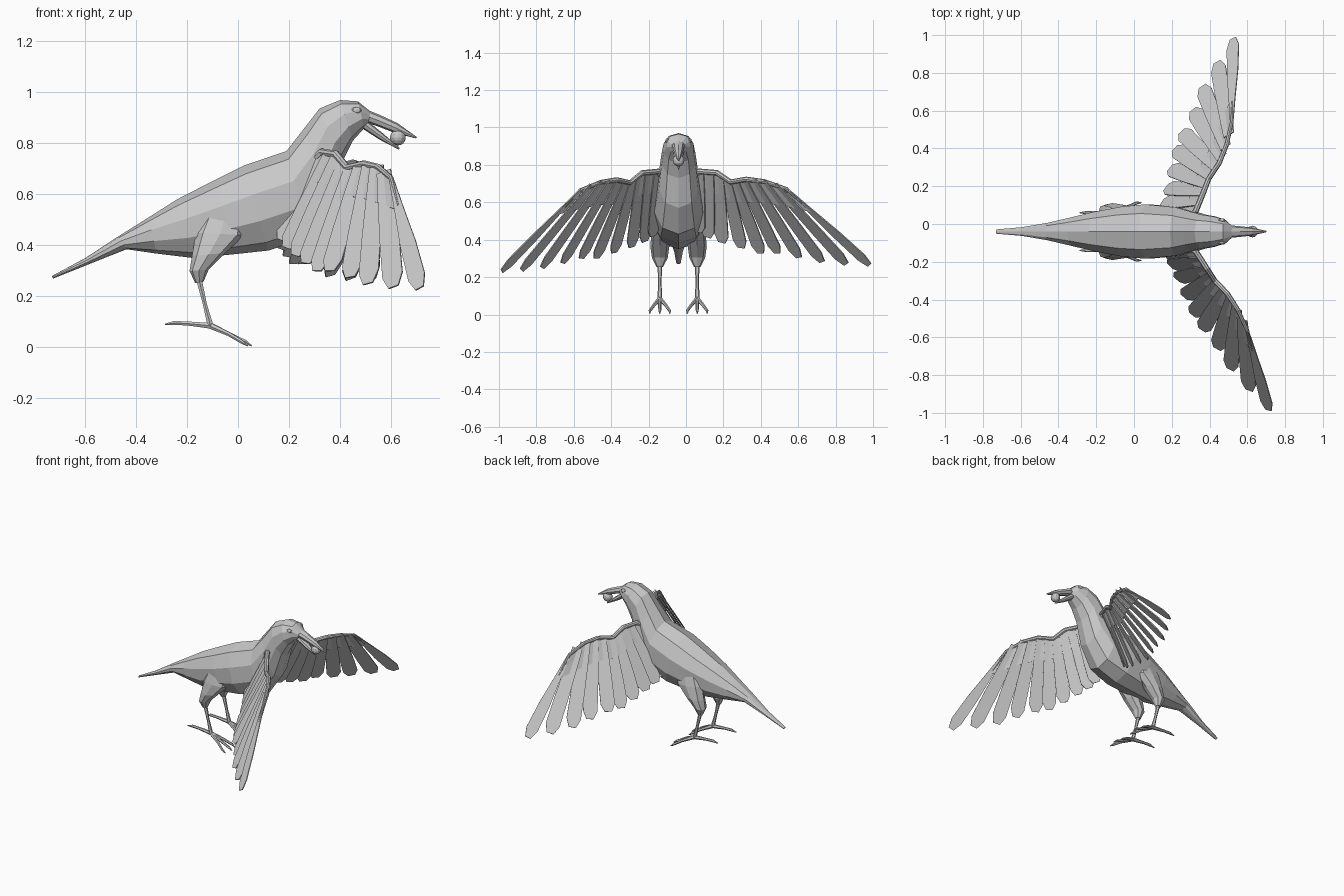
import bpy, math
from mathutils import Vector, Matrix

if "Cube" in bpy.data.objects:
    bpy.data.objects.remove(bpy.data.objects["Cube"])

CY = -0.04  # the bird's own centre plane

grey = bpy.data.materials.new("plain grey")
grey.diffuse_color = (0.58, 0.58, 0.58, 1)
grey.use_nodes = True
grey.node_tree.nodes["Principled BSDF"].inputs["Base Color"].default_value = grey.diffuse_color


def add(name, verts, faces, thick=0):
    me = bpy.data.meshes.new(name)
    me.from_pydata([tuple(v) for v in verts], [], faces)
    me.materials.append(grey)
    ob = bpy.data.objects.new(name, me)
    bpy.context.collection.objects.link(ob)
    if thick:
        m = ob.modifiers.new("thickness", 'SOLIDIFY')
        m.thickness, m.offset = thick, 0
    return ob


def skin(name, rings):
    """Join equal rings of points into a capped tube."""
    n = len(rings[0])
    verts = [p for r in rings for p in r]
    faces = [(i * n + k, i * n + (k + 1) % n, (i + 1) * n + (k + 1) % n, (i + 1) * n + k)
             for i in range(len(rings) - 1) for k in range(n)]
    faces += [tuple(reversed(range(n))), tuple(range(len(verts) - n, len(verts)))]
    return add(name, verts, faces)


def loft(name, sections, y=CY, n=10):
    """Sections: top x, top z, bottom x, bottom z, half width."""
    rings = []
    for tx, tz, bx, bz, w in sections:
        ring = []
        for k in range(n):
            a = 2 * math.pi * k / n
            c, s = math.cos(a), math.sin(a)
            s = math.copysign(abs(s) ** .85, s)
            ring.append(Vector(((tx + bx) / 2 + c * (tx - bx) / 2, y + w * s,
                                (tz + bz) / 2 + c * (tz - bz) / 2)))
        rings.append(ring)
    return skin(name, rings)


def rod(name, pts, radii, n=6):
    pts = [Vector(p) for p in pts]
    rings = []
    for i, p in enumerate(pts):
        d = pts[min(i + 1, len(pts) - 1)] - pts[max(i - 1, 0)]
        q = d.to_track_quat('Z', 'Y')
        rings.append([p + q @ Vector((math.cos(2 * math.pi * k / n), math.sin(2 * math.pi * k / n), 0)) * radii[i]
                      for k in range(n)])
    return skin(name, rings)


def ball(name, loc, scale, seg=12, ring=8):
    bpy.ops.mesh.primitive_uv_sphere_add(segments=seg, ring_count=ring, location=loc, radius=1)
    ob = bpy.context.object
    ob.name, ob.scale = name, scale
    ob.data.materials.append(grey)
    return ob


# Body from tail tip to face
loft("body", [
    (-.73, .28, -.725, .27, .012), (-.60, .35, -.58, .328, .024),
    (-.47, .435, -.437, .385, .048), (-.35, .51, -.32, .368, .077),
    (-.24, .58, -.17, .35, .108), (-.10, .652, 0, .367, .138),
    (.025, .714, .12, .38, .15), (.19, .77, .27, .43, .134),
    (.26, .86, .365, .57, .11), (.32, .937, .41, .73, .094),
    (.40, .97, .45, .81, .083), (.47, .965, .495, .86, .064),
    (.52, .925, .51, .878, .036)])

# Beak and berry
loft("upper_beak", [(.50, .935, .495, .885, .034), (.56, .91, .55, .866, .029),
                    (.625, .88, .61, .843, .022), (.703, .824, .695, .82, .004)], n=8)
loft("lower_beak", [(.50, .895, .485, .86, .03), (.57, .838, .555, .815, .02),
                    (.635, .782, .63, .776, .003)], n=8)
ball("berry", (.627, CY, .823), (.031,) * 3)

for s, side in ((-1, "right"), (1, "left")):
    # Eye
    ball(side + "_eye", (.465, CY + s * .06, .93), (.02, .01, .013), 8, 6)
    # Leg and foot
    y = CY + s * .1
    loft(side + "_thigh", [(-.13, .53, .03, .51, .025), (-.165, .45, .025, .44, .044), (-.18, .36, -.05, .37, .051),
                           (-.19, .30, -.115, .305, .042), (-.168, .252, -.135, .258, .018)], y, 8)
    ankle = (-.108, y, .085)
    rod(side + "_shin", [(-.155, y, .275), (-.13, y, .17), ankle], [.013, .009, .013])
    for k in (-1, 0, 1):
        end = .045 if k == 0 else .03
        rod(side + "_front_toe", [ankle, (-.035, y + k * .03, .052), (end - .015, y + k * .052, .022),
                                  (end + .008, y + k * .053, .006)], [.013, .009, .008, .003])
    rod(side + "_back_toe", [ankle, (-.2, y, .094), (-.25, y, .096), (-.287, y, .09)],
        [.013, .009, .009, .003])

# Wing: arm line from shoulder to wrist, and feather tips from outer to inner
ARM = [Vector(p) for p in ((.33, -.15, .765), (.385, -.235, .757), (.428, -.30, .705),
                           (.495, -.37, .72), (.55, -.455, .708), (.60, -.565, .665))]
TIPS = [Vector(p) for p in ((.712, -.985, .232), (.61, -.88, .237), (.51, -.77, .25), (.44, -.66, .275),
                            (.36, -.56, .30), (.31, -.48, .30), (.265, -.385, .33),
                            (.225, -.29, .36), (.19, -.22, .39), (.17, -.175, .42))]
PROFILE = ((0, .7), (.3, .85), (.6, .97), (.9, 1), (1, .5))


def arm_at(u):
    u *= len(ARM) - 1
    i = min(int(u), len(ARM) - 2)
    return ARM[i].lerp(ARM[i + 1], u - i)


def wing(side, place):
    n = len(TIPS)
    roots = [arm_at(1 - i / (n - 1)) for i in range(n)]
    # Arm along the leading edge, starting inside the body
    rod(side + "_wing_arm", [place(p) for p in [Vector((.27, -.09, .70))] + ARM + [ARM[-1].lerp(TIPS[0], .25)]],
        [.025, .016, .015, .014, .014, .012, .010, .005], 8)
    # Sheet closing the gaps between the feather roots
    rows = [[r.lerp(t, f) for r, t in zip(roots, TIPS)] for f in (0, .15, .3)]
    verts = [place(p) for row in rows for p in row]
    add(side + "_wing_skin", verts,
        [(a * n + i, a * n + i + 1, a * n + n + i + 1, a * n + n + i) for a in range(2) for i in range(n - 1)], .006)
    # Flight feathers, each tilted to overlap the next
    for i, (r, t) in enumerate(zip(roots, TIPS)):
        axis = t - r
        d = axis.normalized()
        a, b = max(i - 1, 0), min(i + 1, n - 1)
        across = roots[a] - roots[b] + TIPS[a] - TIPS[b]
        across = (across - d * across.dot(d)).normalized()
        across = Matrix.Rotation(math.radians(-14), 3, d) @ across
        half = .037 if i == 0 else .044
        verts = []
        for f, w in PROFILE:
            if i == 0:  # the outermost feather is slim at its root
                w *= min(1, .35 + f)
            verts += [place(r + axis * f + across * k * half * w) for k in (-1, 1)]
        add(f"{side}_feather_{i + 1}", verts,
            [(2 * j, 2 * j + 1, 2 * j + 3, 2 * j + 2) for j in range(len(PROFILE) - 1)], .006)


# The left wing is mirrored and swung slightly further back
pivot = Vector((.33, .06, .775))
swing = (Matrix(((1, 0, .07), (0, 1, 0), (0, 0, 1))) @ Matrix.Rotation(math.radians(10.3), 3, 'Z')
         @ Matrix.Diagonal((1.025, 1.025, .94)))
wing("right", lambda p: p)
wing("left", lambda p: pivot + swing @ (Vector((p.x, 2 * CY - p.y, p.z)) - pivot))
